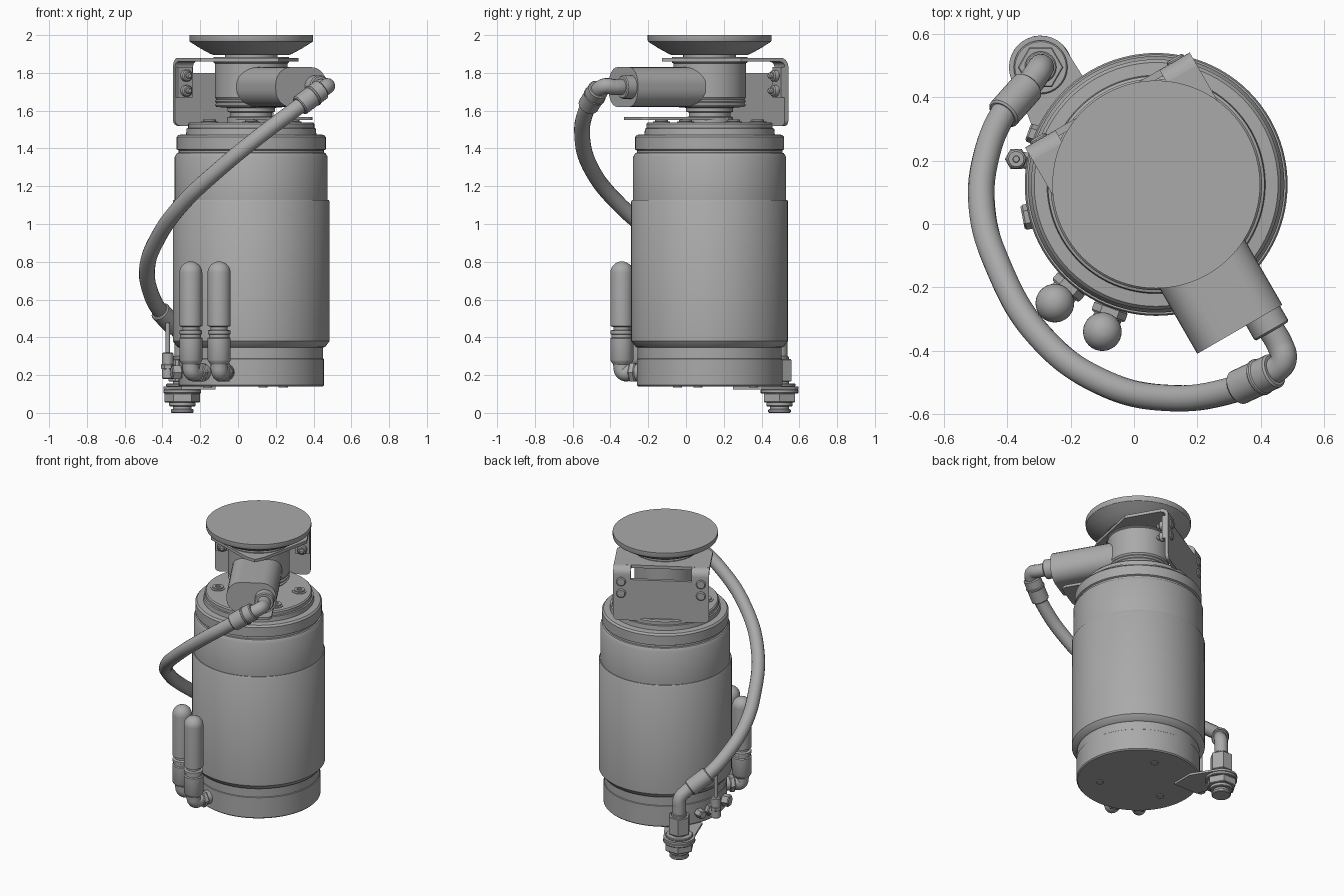
import bpy, bmesh, math
from mathutils import Vector, Matrix

cube = bpy.data.objects.get("Cube")
if cube:
    bpy.data.objects.remove(cube)

grey = bpy.data.materials.new("plain grey")
grey.use_nodes = True
grey.diffuse_color = (0.4, 0.4, 0.4, 1)
grey.node_tree.nodes["Principled BSDF"].inputs["Base Color"].default_value = (0.4, 0.4, 0.4, 1)

AXIS = Vector((0.07, 0.125, 0))
BODY = Matrix.Translation(AXIS)
HEAD = BODY @ Matrix.Rotation(math.radians(30), 4, "Z")   # turned upper assembly
parts = []


def finish(name, bm, matrix=Matrix()):
    bmesh.ops.remove_doubles(bm, verts=bm.verts, dist=1e-5)
    bmesh.ops.recalc_face_normals(bm, faces=bm.faces)
    bm.transform(matrix)
    mesh = bpy.data.meshes.new(name)
    bm.to_mesh(mesh)
    bm.free()
    mesh.materials.append(grey)
    ob = bpy.data.objects.new(name, mesh)
    bpy.context.collection.objects.link(ob)
    parts.append(ob)
    return ob


def lathe(name, profile, matrix=Matrix(), sides=32):
    """Turn (radius, height) points around the local z axis."""
    bm = bmesh.new()
    pts = [(0, profile[0][1])] + profile + [(0, profile[-1][1])]
    verts = [bm.verts.new((r, 0, z)) for r, z in pts]
    edges = [bm.edges.new(pair) for pair in zip(verts, verts[1:])]
    bmesh.ops.spin(bm, geom=verts + edges, axis=(0, 0, 1), cent=(0, 0, 0),
                   angle=math.tau, steps=sides, use_duplicate=False)
    return finish(name, bm, matrix)


def aim(start, end):
    d = Vector(end) - Vector(start)
    return Matrix.Translation(start) @ d.to_track_quat("Z", "Y").to_matrix().to_4x4(), d.length


def rod(name, start, end, r, sides=24, bevel=0.006):
    m, n = aim(start, end)
    return lathe(name, [(r - bevel, 0), (r, bevel), (r, n - bevel), (r - bevel, n)], m, sides)


def prism(name, outline, depth, matrix=Matrix()):
    """Extrude an xy outline up the local z axis."""
    bm = bmesh.new()
    face = bm.faces.new([bm.verts.new((x, y, 0)) for x, y in outline])
    ext = bmesh.ops.extrude_face_region(bm, geom=[face])["geom"]
    bmesh.ops.translate(bm, vec=(0, 0, depth), verts=[v for v in ext if isinstance(v, bmesh.types.BMVert)])
    return finish(name, bm, matrix)


def rounded(points, radii, steps=6):
    """Round each corner of a convex outline by its own radius."""
    out = []
    for i, p in enumerate(points):
        p = Vector(p)
        a = (Vector(points[i - 1]) - p).normalized()
        b = (Vector(points[(i + 1) % len(points)]) - p).normalized()
        if radii[i] == 0:
            out.append(p)
            continue
        cut = radii[i] / math.tan(a.angle(b) / 2)
        s, e = p + a * cut, p + b * cut
        c = p + (a + b).normalized() * radii[i] / math.sin(a.angle(b) / 2)
        for k in range(steps + 1):
            mid = s.lerp(e, k / steps) - c
            out.append(c + mid.normalized() * radii[i])
    return out


def pipe(name, points, r):
    curve = bpy.data.curves.new(name, "CURVE")
    curve.dimensions, curve.bevel_depth, curve.bevel_resolution = "3D", r, 6
    curve.use_fill_caps, curve.resolution_u = True, 12
    sp = curve.splines.new("BEZIER")
    sp.bezier_points.add(len(points) - 1)
    for bp, co in zip(sp.bezier_points, points):
        bp.co = co
        bp.handle_left_type = bp.handle_right_type = "AUTO"
    ob = bpy.data.objects.new(name, curve)
    bpy.context.collection.objects.link(ob)
    mesh = bpy.data.meshes.new_from_object(ob.evaluated_get(bpy.context.evaluated_depsgraph_get()))
    bpy.data.objects.remove(ob)
    bm = bmesh.new()
    bm.from_mesh(mesh)
    bpy.data.meshes.remove(mesh)
    return finish(name, bm)


# Main cylinder with base ring, shoulder steps and top ring
lathe("main_cylinder", [
    (.378, .14), (.385, .147), (.385, .285), (.381, .288), (.381, .345), (.392, .35), (.415, .38),
    (.415, 1.12), (.41, 1.128), (.405, 1.128), (.405, 1.355), (.393, 1.375), (.385, 1.378),
    (.385, 1.39), (.395, 1.395), (.395, 1.46), (.385, 1.472), (.345, 1.475), (.342, 1.505),
    (.334, 1.508), (.334, 1.53), (.327, 1.538)], BODY, 96)

# Bolts on the top ring and under the base
for i in range(6):
    a = math.radians(60 * i)
    p = HEAD @ Vector((.255 * math.cos(a), .255 * math.sin(a), 1.53))
    lathe("top_bolt", [(.045, 0), (.045, .012), (.034, .014), (.034, .022), (.016, .022), (.016, .012)],
          Matrix.Translation(p))
for i in range(3):
    a = math.radians(120 * i + 75)
    p = AXIS + Vector((.24 * math.cos(a), .24 * math.sin(a), .135))
    lathe("base_plug", [(.024, 0), (.024, .01)], Matrix.Translation(p))

# Neck with rings and the flared top disc
lathe("neck", [
    (.125, 1.53), (.125, 1.565), (.11, 1.57), (.11, 1.59), (.125, 1.595), (.125, 1.615),
    (.185, 1.62), (.192, 1.63), (.185, 1.64), (.192, 1.65), (.185, 1.66), (.192, 1.67),
    (.192, 1.85), (.2, 1.855), (.2, 1.885), (.14, 1.885), (.14, 1.9)], BODY, 64)
lathe("top_disc", [(.2, 1.895), (.215, 1.9), (.27, 1.93), (.325, 1.965), (.328, 1.972), (.328, 2)], BODY, 96)

# Valve housing reaching forward from the neck, on a thin support plate
up_front = HEAD @ Matrix.Translation((0, 0, 1.725)) @ Matrix.Rotation(math.pi / 2, 4, "X")
prism("valve_housing", rounded([(-.155, -.105), (.155, -.105), (.155, .105), (-.155, .105)], [.09] * 4),
      .528, up_front)
prism("support_plate", rounded([(-.12, .05), (-.12, -.47), (.12, -.47), (.12, .05)], [0, .04, .04, 0]),
      .017, HEAD @ Matrix.Translation((0, 0, 1.55)))

# Folded bracket: back plate, two bent ears and a tapering top flange
stand = HEAD @ Matrix.Translation((0, .308, 0)) @ Matrix.Rotation(math.pi / 2, 4, "X")
prism("bracket_back", rounded([(-.3, 1.52), (.3, 1.52), (.3, 1.8), (-.3, 1.8)], [.03, .03, 0, 0]), .022, stand)
prism("bracket_flange", [(-.3, .262), (.3, .262), (.3, .02), (.06, -.25), (0, -.29), (-.06, -.25), (-.3, .02)],
      .02, HEAD @ Matrix.Translation((0, 0, 1.86)))
bend = [Vector((.26 + r * math.cos(a), 1.832 + r * math.sin(a)))
        for r, arc in ((.048, range(0, 91, 15)), (.026, range(90, -1, -15)))
        for a in map(math.radians, arc)]
bend = [(.308, 1.79)] + bend + [(.286, 1.79)]
side_profile = Matrix(((0, 0, 1, 0), (1, 0, 0, 0), (0, 1, 0, 0), (0, 0, 0, 1)))
for side in (-1, 1):
    prism("bracket_ear", bend, .11, HEAD @ Matrix.Translation((-.3 if side < 0 else .19, 0, 0)) @ side_profile)
    prism("ear_pad", [(-.045, 1.67), (.045, 1.67), (.045, 1.83), (-.045, 1.83)], .02,
          stand @ Matrix.Translation((side * .25, 0, .022)))
    for z in (1.705, 1.785):
        for y0, y1 in ((.3, .318), (.27, .235)):
            rod("bracket_screw", HEAD @ Vector((side * .25, y0, z)), HEAD @ Vector((side * .25, y1, z)), .03)
        rod("screw_tip", HEAD @ Vector((side * .25, .24, z)), HEAD @ Vector((side * .25, .215, z)), .016)


def head(x, y, z):
    return HEAD @ Vector((x, y, z))


# Upper hose fitting
rod("upper_collar", head(.085, -.52, 1.725), head(.085, -.585, 1.725), .062)
corner, upper_end = head(.085, -.665, 1.73), Vector((.425, -.47, 1.7))
pipe("upper_elbow", [head(.085, -.57, 1.725), head(.085, -.635, 1.725), corner + Vector((-.004, -.018, 0)),
                     Vector((.455, -.455, 1.718)), upper_end], .042)
rod("upper_hose_nut", (.445, -.462, 1.715), (.325, -.518, 1.625), .056)
rod("upper_hose_ring", (.405, -.48, 1.685), (.39, -.487, 1.674), .06)

# Hose sweeping round the body
pipe("hose", [(.38, -.495, 1.665), (.3, -.527, 1.605), (.12, -.55, 1.47), (-.1, -.5, 1.29), (-.3, -.35, 1.1),
              (-.43, -.13, .915), (-.48, .05, .775), (-.465, .22, .645), (-.405, .36, .53), (-.36, .415, .485)], .042)

# Lower hose fitting: elbow, stacked nuts and mounting tab
FIT = Vector((-.295, .495, 0))
rod("lower_hose_nut", (-.415, .345, .54), (-.335, .435, .455), .054)
pipe("lower_elbow", [(-.35, .42, .475), (-.32, .455, .44), (-.297, .49, .4), (-.295, .495, .34), (-.295, .495, .27)], .042)
for name, z0, z1, r, sides in (
        ("fitting_stem", 0, .3, .05, 24), ("fitting_rim", 0, .02, .06, 24), ("lower_locknut", .035, .06, .07, 24),
        ("lower_hex_nut", .055, .105, .095, 6), ("washer", .103, .124, .1, 32),
        ("upper_washer", .139, .155, .085, 32), ("upper_hex_nut", .165, .285, .072, 6)):
    rod(name, FIT + Vector((0, 0, z0)), FIT + Vector((0, 0, z1)), r, sides, .004)
arc = [FIT + Vector((.1 * math.cos(a), .1 * math.sin(a), 0)) for a in (math.radians(45 + 12 * i) for i in range(16))]
prism("mounting_tab", [v.xy for v in arc] + [(-.3, .25), (-.12, .25), (-.12, .4)], .014,
      Matrix.Translation((0, 0, .125)))

# Two rounded canisters, each on an elbow screwed into the base
for x, y in ((-.25, -.25), (-.1, -.34)):
    base = Vector((x, y, 0))
    inward = (Vector((AXIS.x, AXIS.y, 0)) - base).normalized()
    dome = [(.061 * math.cos(a), .74 + .062 * math.sin(a)) for a in (math.radians(10 * i) for i in range(9))]
    lathe("canister", [(.045, .4), (.045, .455), (.061, .46)] + dome, Matrix.Translation(base))
    lathe("canister_nut", [(.04, .25), (.056, .27), (.061, .28), (.061, .395), (.054, .4), (.054, .415),
                           (.06, .418), (.06, .435), (.05, .44)], Matrix.Translation(base))
    mid = Vector((0, 0, .215))
    pipe("canister_elbow", [base + Vector((0, 0, .3)), base + Vector((0, 0, .25)), base + inward * .012 + mid,
                            base + inward * .05 + mid, base + inward * .13 + mid], .045)
    rod("canister_port", base + inward * .05 + mid, base + inward * .085 + mid, .056, 6)

# Small side valve with a thin pin, and a blanking plug
rod("valve_body", (-.372, .205, .18), (-.372, .205, .32), .03)
rod("valve_collar", (-.372, .205, .23), (-.372, .205, .26), .036, 6)
rod("valve_pin", (-.372, .205, .31), (-.372, .205, .48), .012, 12, .003)
rod("valve_arm", (-.372, .205, .215), (-.28, .19, .215), .026)
rod("valve_arm_nut", (-.335, .198, .215), (-.305, .194, .215), .04, 6)
rod("blanking_plug", (-.352, .02, .215), (-.3, .03, .215), .04, 6)
rod("rear_plug", (-.335, .29, .215), (-.25, .26, .215), .03, 6)

# Smooth shading with crisp edges
bpy.ops.object.select_all(action="DESELECT")
for ob in parts:
    ob.select_set(True)
bpy.context.view_layer.objects.active = parts[0]
bpy.ops.object.shade_smooth_by_angle(angle=math.radians(32))
